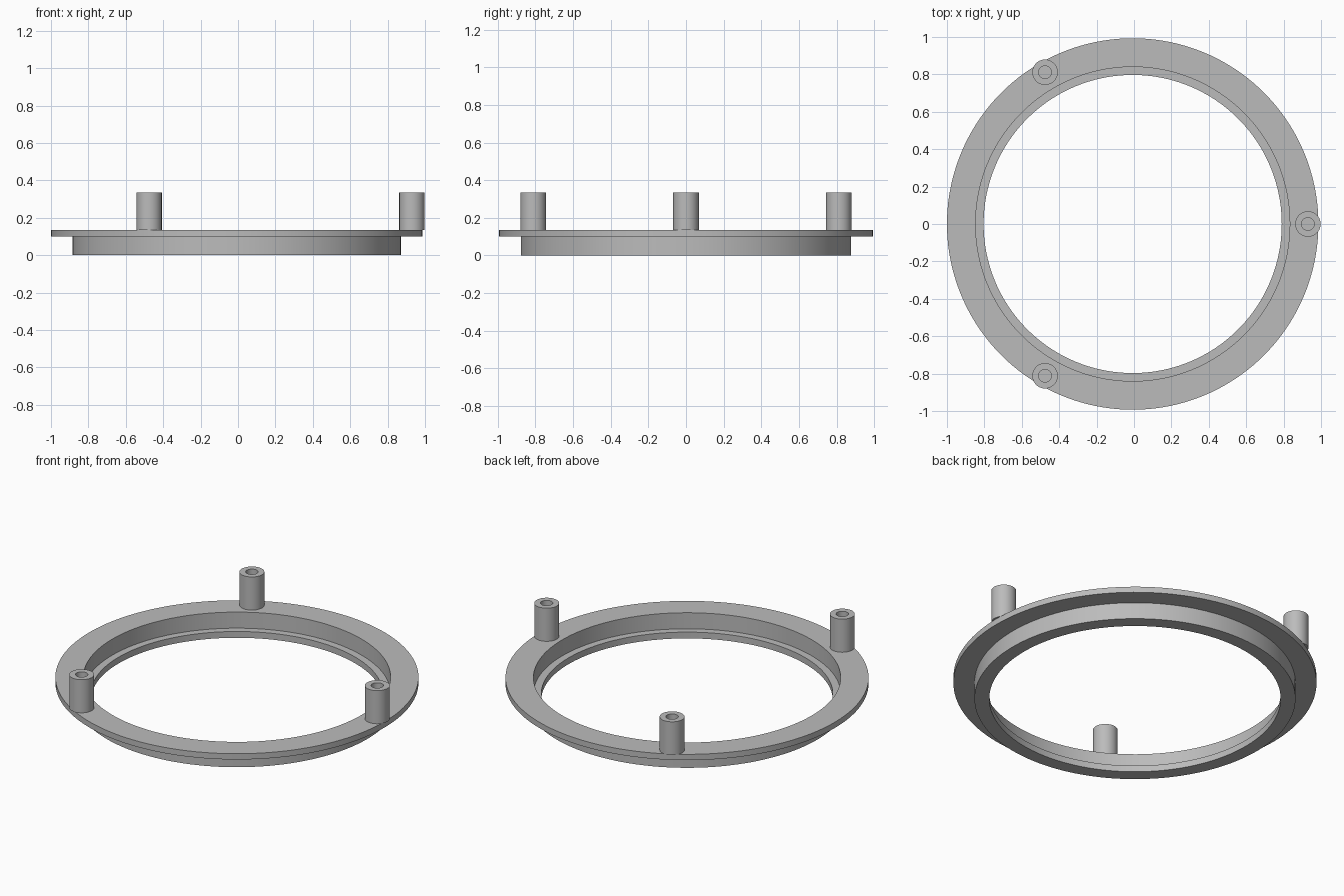
import bpy, bmesh, math
from math import cos, sin, pi

cube = bpy.data.objects.get("Cube")
if cube:
    bpy.data.objects.remove(cube, do_unlink=True)

grey = bpy.data.materials.new("light grey")
grey.use_nodes = True
colour = (0.5, 0.5, 0.5, 1)
grey.diffuse_color = colour
grey.node_tree.nodes["Principled BSDF"].inputs["Base Color"].default_value = colour

CENTRE_X = -0.007
FLANGE_TOP = 0.135


def lathe(name, profile, steps, location, closed):
    """Revolve a (radius, height) profile around z."""
    bm = bmesh.new()
    rings = [[bm.verts.new((r * cos(2 * pi * i / steps), r * sin(2 * pi * i / steps), z))
              for r, z in profile] for i in range(steps)]
    count = len(profile)
    for i in range(steps):
        a, b = rings[i], rings[(i + 1) % steps]
        for j in range(count if closed else count - 1):
            k = (j + 1) % count
            bm.faces.new((a[j], b[j], b[k], a[k]))
    # Weld the points that lie on the axis
    bmesh.ops.remove_doubles(bm, verts=bm.verts, dist=1e-5)
    bmesh.ops.recalc_face_normals(bm, faces=bm.faces)
    mesh = bpy.data.meshes.new(name)
    bm.to_mesh(mesh)
    bm.free()
    mesh.materials.append(grey)
    obj = bpy.data.objects.new(name, mesh)
    obj.location = location
    bpy.context.collection.objects.link(obj)
    bpy.ops.object.select_all(action='DESELECT')
    obj.select_set(True)
    bpy.context.view_layer.objects.active = obj
    bpy.ops.object.shade_smooth_by_angle(angle=math.radians(30))
    return obj


# Ring: wide top flange, lower collar and inner lip
ring_profile = [(0.797, 0), (0.878, 0), (0.878, 0.1), (0.993, 0.1),
                (0.993, FLANGE_TOP), (0.84, FLANGE_TOP), (0.84, 0.038), (0.797, 0.038)]
lathe("flanged_ring", ring_profile, 160, (CENTRE_X, 0, 0), True)

# Three hollow posts standing on the flange
post_profile = [(0, 0), (0.068, 0), (0.068, 0.2), (0.034, 0.2), (0.034, 0.002), (0, 0.002)]
for n, name in enumerate(("left_post", "back_right_post", "front_right_post")):
    angle = 2 * pi * n / 3
    lathe(name, post_profile, 48,
          (CENTRE_X + 0.937 * cos(angle), 0.937 * sin(angle), FLANGE_TOP), False)
